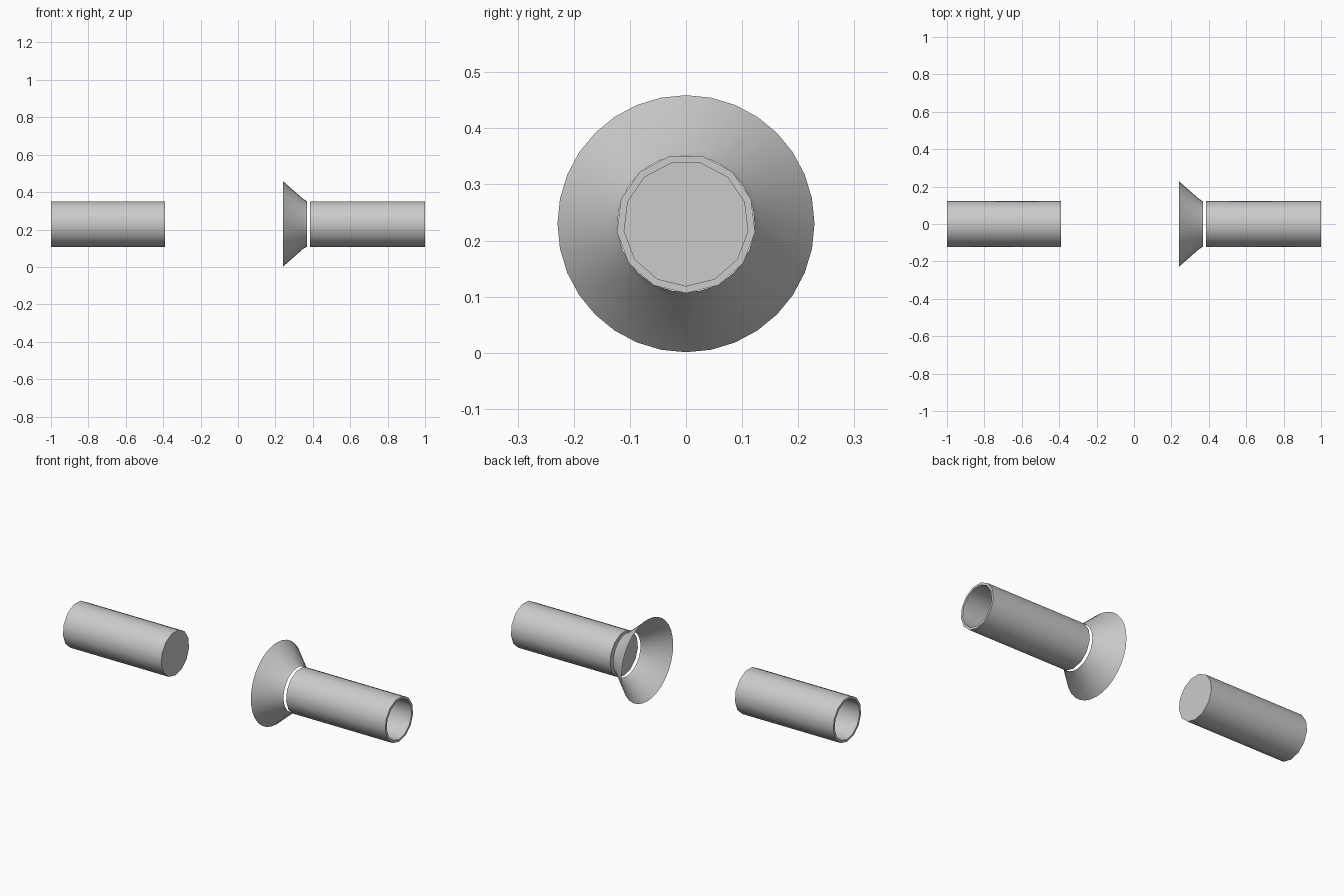
import bpy, math

if "Cube" in bpy.data.objects:
    bpy.data.objects.remove(bpy.data.objects["Cube"])

ZC = 0.23  # height of the shared axis


def lathe(name, profile, sides, phase, cap_ends=()):
    """Revolve (x, radius) points around the x axis; cap the rings listed."""
    verts, faces = [], []
    for x, r in profile:
        for i in range(sides):
            a = phase + math.tau * i / sides
            verts.append((x, r * math.cos(a), ZC + r * math.sin(a)))
    for k in range(len(profile) - 1):
        for i in range(sides):
            j = (i + 1) % sides
            a, b = k * sides, (k + 1) * sides
            faces.append((a + i, b + i, b + j, a + j))
    for k in cap_ends:
        ring = list(range(k * sides, (k + 1) * sides))
        faces.append(ring[::-1] if k else ring)
    mesh = bpy.data.meshes.new(name)
    mesh.from_pydata(verts, [], faces)
    obj = bpy.data.objects.new(name, mesh)
    bpy.context.collection.objects.link(obj)
    bpy.ops.object.select_all(action='DESELECT')
    obj.select_set(True)
    bpy.context.view_layer.objects.active = obj
    bpy.ops.object.mode_set(mode='EDIT')
    bpy.ops.mesh.select_all(action='SELECT')
    bpy.ops.mesh.normals_make_consistent(inside=False)
    bpy.ops.object.mode_set(mode='OBJECT')
    bpy.ops.object.shade_smooth_by_angle(angle=math.radians(40))
    return obj


# Two thirteen-sided cups: closed towards the middle, open outwards
for name, s, inner_end in (("left_sleeve", -1, 0.39), ("right_sleeve", 1, 0.385)):
    cup = [(s * inner_end, 0.124), (s * 1.0, 0.124),
           (s * 1.0, 0.111), (s * (inner_end + 0.013), 0.111)]
    lathe(name, cup, 13, -math.pi / 2, cap_ends=(0, 3))

# Thin flared guard with a short neck, just inside the right sleeve
lathe("flared_guard", [(0.24, 0.229), (0.35, 0.132), (0.368, 0.122)],
      32, math.pi / 2)
